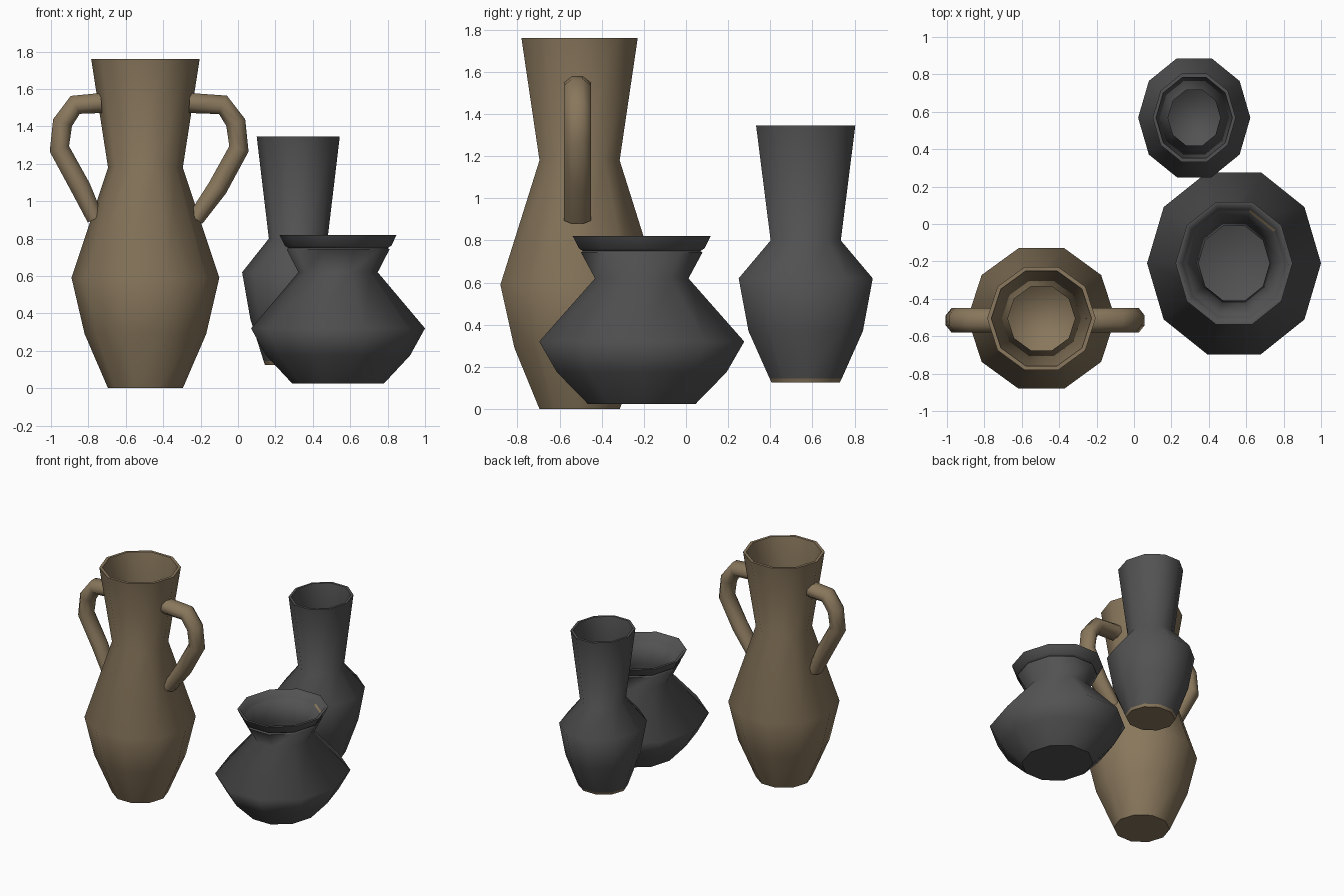
import bpy, bmesh, math
from mathutils import Vector

if "Cube" in bpy.data.objects:
    bpy.data.objects.remove(bpy.data.objects["Cube"])

SIDES = 10


def material(name, rgb):
    m = bpy.data.materials.new(name)
    m.diffuse_color = (*rgb, 1)
    m.use_nodes = True
    m.node_tree.nodes["Principled BSDF"].inputs["Base Color"].default_value = m.diffuse_color
    return m


clay = material("brown clay", (0.25, 0.185, 0.108))
dark = material("dark clay", (0.085, 0.085, 0.085))


def finish(name, bm, mats, angle):
    me = bpy.data.meshes.new(name)
    bm.to_mesh(me)
    bm.free()
    ob = bpy.data.objects.new(name, me)
    bpy.context.collection.objects.link(ob)
    for m in mats:
        me.materials.append(m)
    bpy.ops.object.select_all(action='DESELECT')
    ob.select_set(True)
    bpy.context.view_layer.objects.active = ob
    bpy.ops.object.shade_smooth_by_angle(angle=math.radians(angle))
    return ob


def ring(bm, cx, cy, rx, ry, z):
    return [bm.verts.new((cx + rx * math.cos(i * math.tau / SIDES),
                          cy + ry * math.sin(i * math.tau / SIDES), z))
            for i in range(SIDES)]


def bridge(bm, a, b, flip=False):
    faces = []
    n = len(a)
    for i in range(n):
        j = (i + 1) % n
        f = [a[i], a[j], b[j], b[i]]
        faces.append(bm.faces.new(f[::-1] if flip else f))
    return faces


def vessel(name, cx, cy, ys, outer, inner, mats, paint=None):
    """Lathe an outer wall, rim, inner wall and two floors; profiles are (r, z[, ry])."""
    bm = bmesh.new()

    def loop(p):
        ry = p[2] if len(p) > 2 else p[0] * ys
        return ring(bm, cx, cy, p[0], ry, p[1])

    rings = [loop(p) for p in outer + inner]
    for a, b in zip(rings, rings[1:]):
        bridge(bm, a, b)
    bm.faces.new(rings[-1])                       # inner floor
    bm.faces.new(loop(outer[0])[::-1])            # separate base keeps a crisp edge
    if paint:
        for f in bm.faces:
            f.material_index = paint(f.calc_center_median())
    return finish(name, bm, mats, 75)


# Two-handled tall jar
JX, JY = -0.495, -0.505
vessel("tall_jar", JX, JY, 1.0,
       [(0.20, 0), (0.325, 0.29), (0.395, 0.59), (0.20, 1.18), (0.29, 1.76)],
       [(0.268, 1.76), (0.18, 1.18), (0.37, 0.59), (0.30, 0.29), (0.18, 0.04)],
       [clay])

# Wide squat bowl, with a grooved lip and two stained lip faces
def bowl_paint(c):
    a = math.degrees(math.atan2(c.y + 0.21, c.x - 0.535)) % 360
    return int(0.758 < c.z < 0.77 and math.hypot(c.x - 0.535, c.y + 0.21) < 0.275
               and 36 < a < 72)


vessel("squat_bowl", 0.535, -0.21, 1.10,
       [(0.245, 0.025), (0.385, 0.175), (0.465, 0.32), (0.212, 0.62),
        (0.275, 0.742), (0.266, 0.75), (0.285, 0.762), (0.313, 0.82)],
       [(0.292, 0.82), (0.275, 0.768), (0.262, 0.76), (0.19, 0.62),
        (0.43, 0.32), (0.36, 0.19), (0.23, 0.06)],
       [dark, clay], bowl_paint)

# Long-necked vase with an unglazed foot
vessel("necked_vase", 0.322, 0.568, 1.115,
       [(0.178, 0.125, 0.17), (0.185, 0.145, 0.18), (0.256, 0.37),
        (0.30, 0.62), (0.157, 0.80), (0.222, 1.345)],
       [(0.204, 1.345), (0.14, 0.80), (0.28, 0.62), (0.235, 0.37), (0.15, 0.16)],
       [dark, clay], lambda c: int(c.z < 0.14))


# Jar handles: an octagonal tube swept along a bent path
def handle(name, side):
    ends = [(0.235, 1.525), (0.268, 0.905)]       # measured from the jar axis
    bend = [(0.395, 1.515), (0.463, 1.42), (0.48, 1.28), (0.365, 1.07)]
    path = [Vector((JX + side * ends[0][0], ends[0][1]))]
    path += [Vector((-0.475 + side * x, z)) for x, z in bend]
    path += [Vector((JX + side * ends[1][0], ends[1][1]))]
    bm = bmesh.new()
    rings = []
    n = 8
    for i, p in enumerate(path):
        t = (path[min(i + 1, len(path) - 1)] - path[max(i - 1, 0)]).normalized()
        nx, nz = -t.y, t.x
        r = 0.048 if i == len(path) - 1 else 0.058
        rings.append([])
        for k in range(n):
            a = (k + 0.5) * math.tau / n
            c, s = r * math.cos(a), 0.07 * math.sin(a)
            rings[-1].append(bm.verts.new((p.x + nx * c, -0.515 + s, p.y + nz * c)))
    for a, b in zip(rings, rings[1:]):
        bridge(bm, a, b)
    bm.faces.new(rings[0])
    bm.faces.new(rings[-1])
    bmesh.ops.recalc_face_normals(bm, faces=bm.faces[:])
    return finish(name, bm, [clay], 60)


handle("right_handle", 1)
handle("left_handle", -1)
